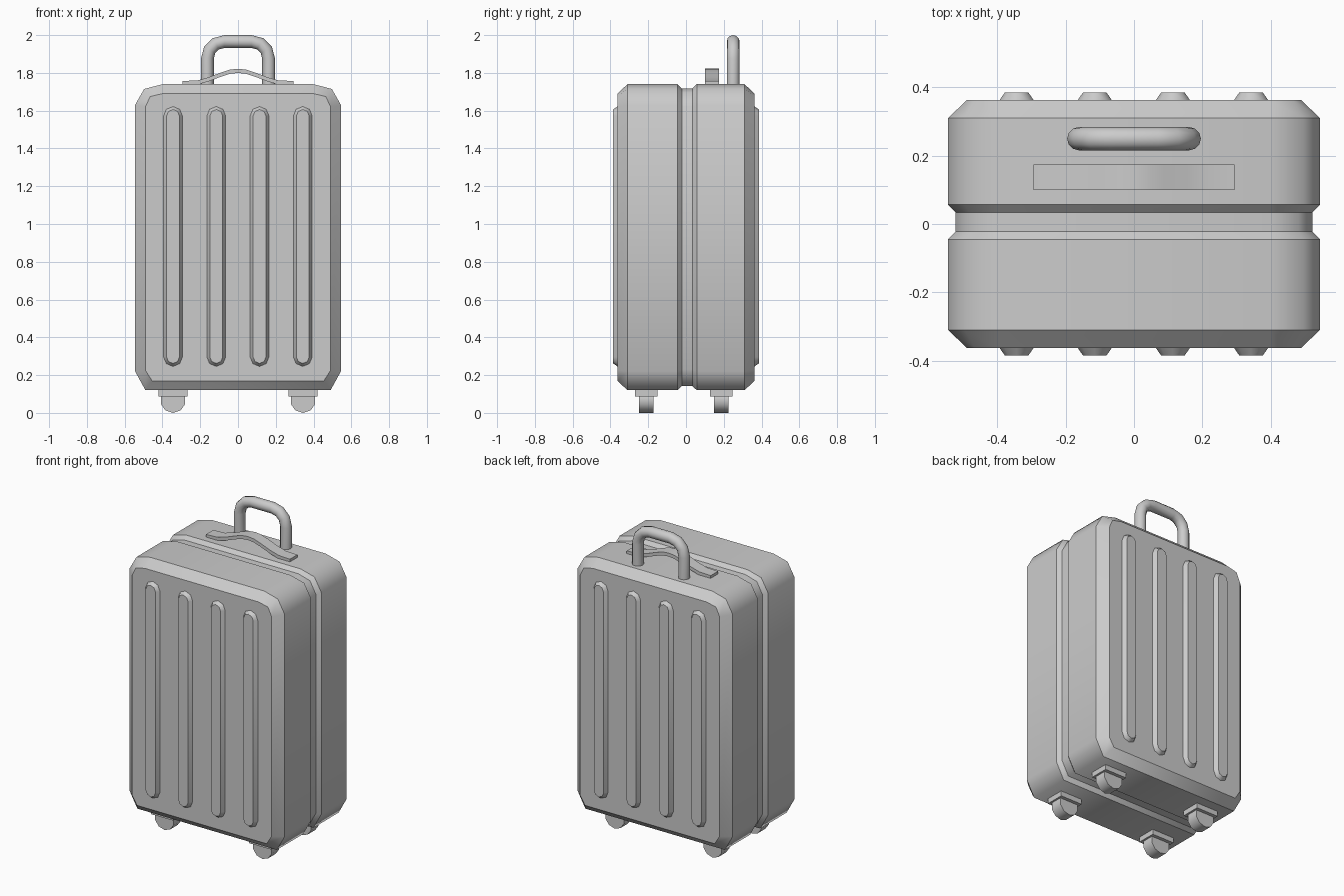
import bpy, bmesh, math
from mathutils import Vector

cube = bpy.data.objects.get("Cube")
if cube:
    bpy.data.objects.remove(cube)

grey = bpy.data.materials.new("plain grey")
grey.use_nodes = True
colour = (0.6, 0.6, 0.6, 1)
grey.diffuse_color = colour
grey.node_tree.nodes["Principled BSDF"].inputs["Base Color"].default_value = colour


def loft(name, rings, smooth=False, closed=True):
    """Skin a row of equal rings and cap both ends; ring edges stay sharp if asked smooth."""
    bm = bmesh.new()
    loops = [[bm.verts.new(p) for p in ring] for ring in rings]
    n = len(loops[0])
    for a, b in zip(loops, loops[1:]):
        for i in range(n):
            j = (i + 1) % n
            bm.faces.new((a[i], a[j], b[j], b[i])).smooth = smooth
    if closed:
        bm.faces.new(loops[0])
        bm.faces.new(loops[-1])
    for ring in loops:
        for i in range(n):
            bm.edges.get((ring[i], ring[(i + 1) % n])).smooth = not smooth
    bmesh.ops.recalc_face_normals(bm, faces=bm.faces)
    mesh = bpy.data.meshes.new(name)
    bm.to_mesh(mesh)
    bm.free()
    mesh.materials.append(grey)
    obj = bpy.data.objects.new(name, mesh)
    bpy.context.collection.objects.link(obj)
    return obj


def mirrored(half):
    return half + [(-x, z) for x, z in reversed(half)]


def at_y(outline, y):
    return [(x, y, z) for x, z in outline]


# Case: two shells and the groove between them
edge = mirrored([(0.49, 0.12), (0.545, 0.22), (0.545, 1.63), (0.497, 1.715), (0.40, 1.74)])
panel = mirrored([(0.455, 0.17), (0.49, 0.225), (0.49, 1.62), (0.465, 1.675), (0.40, 1.69)])
groove = mirrored([(0.475, 0.142), (0.523, 0.23), (0.523, 1.62), (0.482, 1.695), (0.40, 1.718)])
loft("case", [at_y(o, y) for o, y in (
    (panel, -0.363), (edge, -0.31), (edge, -0.045), (groove, -0.022),
    (groove, 0.034), (edge, 0.057), (edge, 0.31), (panel, 0.363))], smooth=True)


# Raised ribs, four on each large face
def rib_outline(cx, r):
    pts = []
    for cz, start in ((1.572, 0), (0.296, 180)):
        for k in range(5):
            a = math.radians(start + 45 * k)
            pts.append((cx + r * math.cos(a), cz + r * math.sin(a)))
    return pts


for side, label in ((-1, "front"), (1, "back")):
    for i in range(4):
        cx = -0.344 + 0.229 * i
        loft(f"{label}_rib_{i + 1}", [at_y(rib_outline(cx, 0.052), side * 0.36),
                                      at_y(rib_outline(cx, 0.034), side * 0.386)], smooth=True)

# Pull handle: a tube with rounded corners
bend, half, top, tube = 0.09, 0.162, 1.966, 0.034
path = [(half, 1.7, 0)]
for k in range(4):
    a = math.radians(30 * k)
    path.append((half - bend + bend * math.cos(a), top - bend + bend * math.sin(a), 30 * k))
path += [(-x, z, 180 - a) for x, z, a in reversed(path)]
rings = []
for x, z, deg in path:
    a = math.radians(deg)
    out = Vector((math.cos(a), 0, math.sin(a)))
    ring = []
    for k in range(12):
        t = math.radians(30 * k)
        ring.append(Vector((x, 0.25, z)) + out * tube * math.cos(t)
                    + Vector((0, tube * math.sin(t), 0)))
    rings.append(ring)
pull = loft("pull_handle", rings, smooth=True)
for e in pull.data.edges:
    e.use_edge_sharp = False

# Carry handle: a flat arched strap
strap = [(0.295, 1.745), (0.215, 1.748), (0.155, 1.765), (0.09, 1.79), (0.045, 1.805), (0, 1.81)]
strap += [(-x, z) for x, z in reversed(strap[:-1])]
rings = []
for i, (x, z) in enumerate(strap):
    lo, hi = z - 0.01, z + 0.012
    rings.append([(x, 0.10, lo), (x, 0.174, lo), (x, 0.174, hi), (x, 0.10, hi)])
loft("carry_handle", rings)
for f in bpy.data.objects["carry_handle"].data.polygons:
    f.use_smooth = abs(f.normal.z) > 0.5
carry = bpy.data.objects["carry_handle"].data
for e in carry.edges:
    a, b = (carry.vertices[v].co for v in e.vertices)
    e.use_edge_sharp = abs(a.x - b.x) > 0.001

# Wheels with their mounting plates
for y, label in ((-0.21, "front"), (0.187, "back")):
    for x, hand in ((-0.344, "right"), (0.344, "left")):
        box = [(x - 0.077, 0.088), (x + 0.077, 0.088), (x + 0.077, 0.135), (x - 0.077, 0.135)]
        loft(f"{label}_{hand}_wheel_mount", [at_y(box, y - 0.06), at_y(box, y + 0.06)])
        disc = []
        for k in range(10):
            a = math.radians(36 * k - 90)
            disc.append((x + 0.068 * math.cos(a), 0.068 + 0.068 * math.sin(a)))
        loft(f"{label}_{hand}_wheel", [at_y(disc, y - 0.038), at_y(disc, y + 0.038)], smooth=True)
